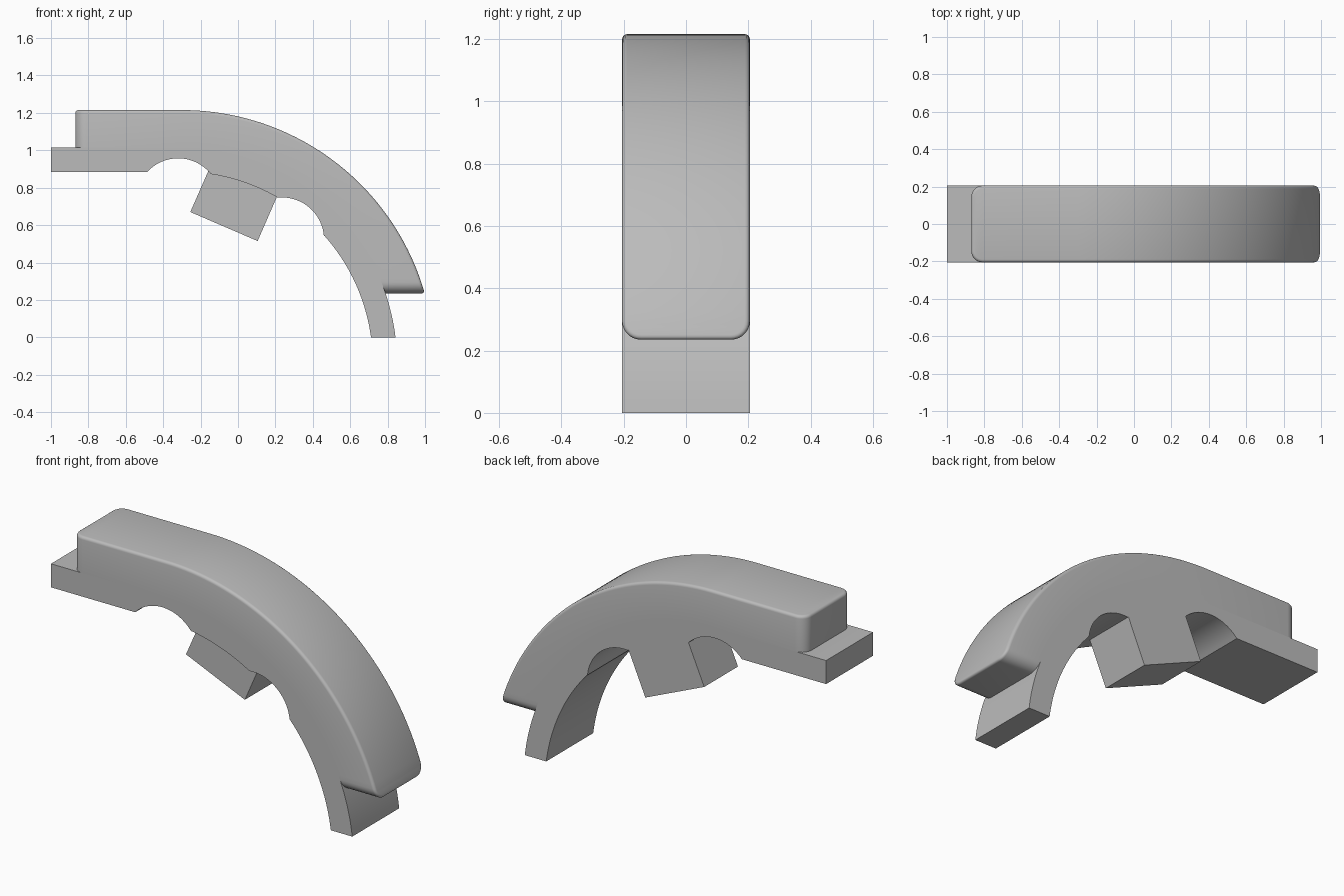
import bpy, bmesh
from math import sin, cos, asin, pi, radians

if "Cube" in bpy.data.objects:
    bpy.data.objects.remove(bpy.data.objects["Cube"], do_unlink=True)

grey = bpy.data.materials.new("plain_grey")
grey.use_nodes = True
grey.diffuse_color = (0.5, 0.5, 0.5, 1)
grey.node_tree.nodes["Principled BSDF"].inputs["Base Color"].default_value = (0.5, 0.5, 0.5, 1)

HALF = 0.205                # half width of the whole piece
CX, CZ = -0.30, -0.135      # shared centre of the main arcs
R_IN, R_STRIP, R_OUT = 1.02, 1.15, 1.35
PAD_LEFT, PAD_LOW, ROUND = -0.87, 0.235, 0.06


def arc(cx, cz, r, a0, a1, n):
    """Points on a circle in the xz plane, angles in degrees."""
    steps = [radians(a0 + (a1 - a0) * i / n) for i in range(n + 1)]
    return [(cx + r * cos(a), cz + r * sin(a)) for a in steps]


def finish(bm, name):
    bmesh.ops.recalc_face_normals(bm, faces=bm.faces)
    mesh = bpy.data.meshes.new(name)
    bm.to_mesh(mesh)
    bm.free()
    mesh.materials.append(grey)
    ob = bpy.data.objects.new(name, mesh)
    bpy.context.collection.objects.link(ob)
    bpy.ops.object.select_all(action='DESELECT')
    ob.select_set(True)
    bpy.context.view_layer.objects.active = ob
    bpy.ops.object.shade_smooth_by_angle(angle=radians(35))
    return ob


def extrude_profile(name, points, y0, y1):
    bm = bmesh.new()
    face = bm.faces.new([bm.verts.new((x, y0, z)) for x, z in points])
    moved = bmesh.ops.extrude_face_region(bm, geom=[face], use_keep_orig=True)["geom"]
    bmesh.ops.translate(bm, vec=(0, y1 - y0, 0),
                        verts=[v for v in moved if isinstance(v, bmesh.types.BMVert)])
    return finish(bm, name)


# Curved strip with two round notches in its underside
under = [(-1, CZ + R_IN)]
under += arc(-0.32, 0.732, 0.225, 137.2, 39, 20)
under += arc(CX, CZ, R_IN, 81, 60.1, 14)
under += arc(0.235, 0.523, 0.225, 95.5, 5.5, 20)
under += arc(CX, CZ, R_IN, 41.5, 7.6, 20)
over = arc(CX, CZ, R_STRIP, 6.74, 90, 50) + [(-1, CZ + R_STRIP)]
extrude_profile("curved_strip", under + over, -HALF, HALF)

# Tilted lug, flush at the back and set in at the front
extrude_profile("lug", [(-0.255, 0.67), (0.105, 0.515), (0.237, 0.818), (-0.133, 0.948)],
                -0.09, HALF)


# Raised pad: lofted sections whose width shrinks at the ends for round corners
def on_arc(r, a):
    return (CX + r * cos(a), CZ + r * sin(a))


R_BASE = R_STRIP - 0.004
corner = [(ROUND * (1 - cos(a)), HALF - ROUND + ROUND * sin(a))
          for a in [pi / 2 * i / 7 for i in range(8)]]
sections = []               # lower point, upper point, half width
for d, w in corner:
    x = PAD_LEFT + d
    sections.append(((x, CZ + R_BASE), (x, CZ + R_OUT), w))
turn = PAD_LOW + ROUND - CZ
ends = [asin(turn / r) for r in (R_BASE, R_OUT)]
for i in range(56):
    lo, hi = [pi / 2 + (e - pi / 2) * i / 56 for e in ends]
    sections.append((on_arc(R_BASE, lo), on_arc(R_OUT, hi), HALF))
for d, w in reversed(corner):
    rise = PAD_LOW + d - CZ
    sections.append((on_arc(R_BASE, asin(rise / R_BASE)),
                     on_arc(R_OUT, asin(rise / R_OUT)), w))

bm = bmesh.new()
rings, top_verts = [], set()
for (lx, lz), (ux, uz), w in sections:
    ring = [bm.verts.new(p) for p in
            ((lx, -w, lz), (ux, -w, uz), (ux, w, uz), (lx, w, lz))]
    top_verts.update(ring[1:3])
    rings.append(ring)
for a, b in zip(rings, rings[1:]):
    for k in range(4):
        bm.faces.new((a[k], a[(k + 1) % 4], b[(k + 1) % 4], b[k]))
bm.faces.new(rings[0])
bm.faces.new(rings[-1])
bmesh.ops.recalc_face_normals(bm, faces=bm.faces)

# Small fillet around the rim of the pad's outer surface
rim = [e for e in bm.edges
       if all(v in top_verts for v in e.verts) and e.calc_face_angle(0) > radians(50)]
bmesh.ops.bevel(bm, geom=rim, offset=0.016, segments=4, profile=0.5,
                affect='EDGES', clamp_overlap=False)
finish(bm, "raised_pad")
